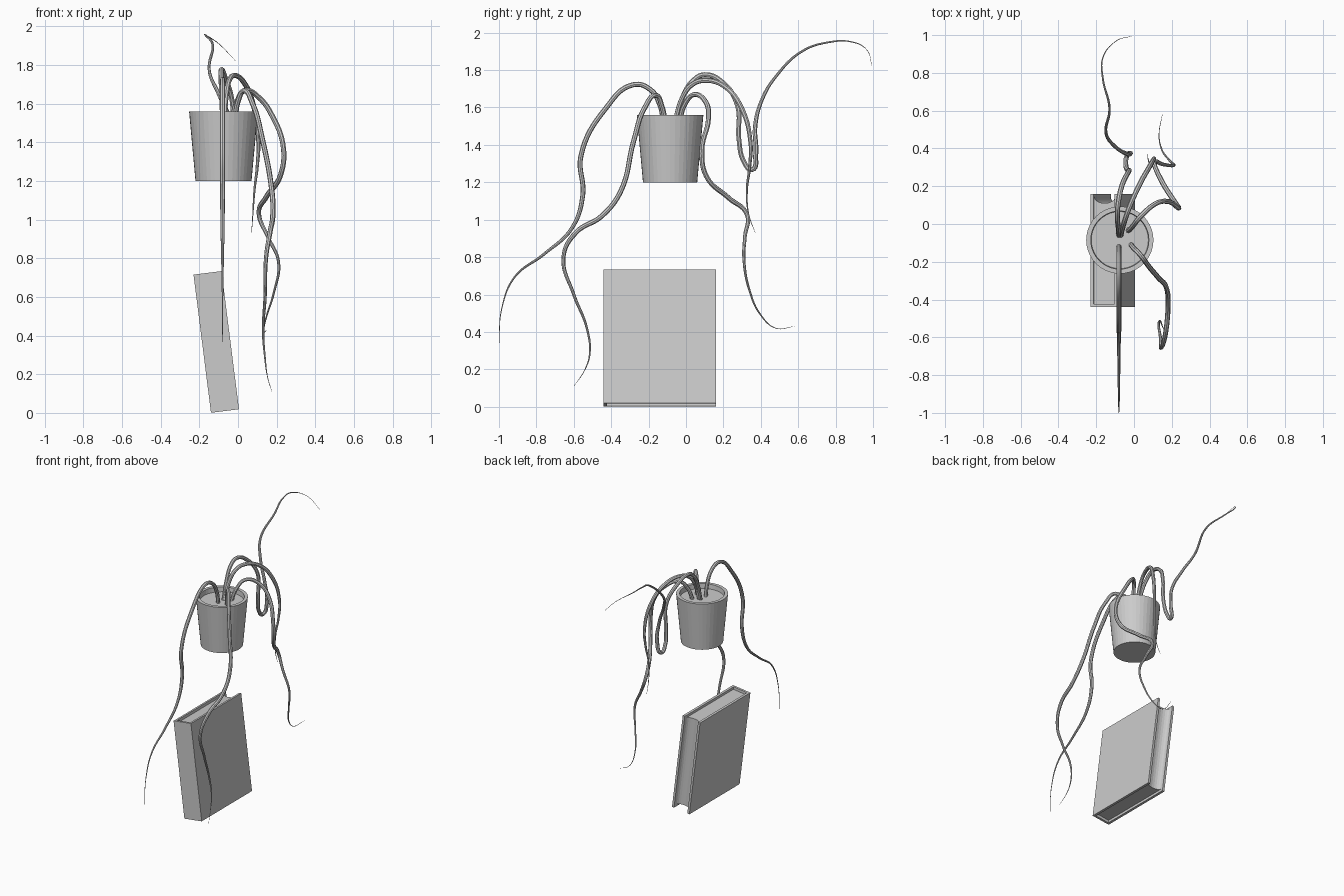
import bpy, bmesh, math
from mathutils import Vector


def mesh_object(name, bm):
    bmesh.ops.recalc_face_normals(bm, faces=bm.faces)
    me = bpy.data.meshes.new(name)
    bm.to_mesh(me)
    bm.free()
    ob = bpy.data.objects.new(name, me)
    bpy.context.collection.objects.link(ob)
    return ob


def lathe(name, profile, centre, sides=40):
    # closed (r, z) profile with its ends on the axis
    bm = bmesh.new()
    vs = [bm.verts.new((r, 0, z)) for r, z in profile]
    es = [bm.edges.new(p) for p in zip(vs, vs[1:])]
    bmesh.ops.spin(bm, geom=vs + es, cent=(0, 0, 0), axis=(0, 0, 1),
                   angle=2 * math.pi, steps=sides)
    bmesh.ops.remove_doubles(bm, verts=bm.verts, dist=0.0005)
    ob = mesh_object(name, bm)
    ob.location = centre
    return ob


def prism(name, outline, half_height):
    bm = bmesh.new()
    face = bm.faces.new([bm.verts.new((x, y, -half_height)) for x, y in outline])
    ext = bmesh.ops.extrude_face_region(bm, geom=[face], use_keep_orig=True)
    top = [v for v in ext["geom"] if isinstance(v, bmesh.types.BMVert)]
    bmesh.ops.translate(bm, verts=top, vec=(0, 0, 2 * half_height))
    return mesh_object(name, bm)


def vine(name, points, radius=0.0135):
    cu = bpy.data.curves.new(name, "CURVE")
    cu.dimensions = "3D"
    cu.bevel_depth = radius
    cu.bevel_resolution = 2
    cu.resolution_u = 8
    cu.use_fill_caps = True
    sp = cu.splines.new("BEZIER")
    sp.bezier_points.add(len(points) - 1)
    for i, (bp, co) in enumerate(zip(sp.bezier_points, points)):
        bp.co = co
        bp.handle_left_type = bp.handle_right_type = "AUTO"
        t = i / (len(points) - 1)
        bp.radius = max(0.06, min(1, (1 - t) * 2.1))
    ob = bpy.data.objects.new(name, cu)
    bpy.context.collection.objects.link(ob)
    bpy.ops.object.select_all(action="DESELECT")
    ob.select_set(True)
    bpy.context.view_layer.objects.active = ob
    bpy.ops.object.convert(target="MESH")
    bpy.ops.object.shade_smooth_by_angle()


# Hanging pot and soil
POT = (-0.075, -0.085, 0)
lathe("pot", [(0, 1.2), (0.145, 1.2), (0.178, 1.56), (0.154, 1.56),
              (0.151, 1.525), (0, 1.525)], POT)

# Tilted book: U-shaped cover plus page block with hollow fore edge
W, D, H, T = 0.073, 0.30, 0.36, 0.017
cover = prism("book_cover", [(-W, -D), (W, -D), (W, D), (W - T, D), (W - T, T - D),
                             (T - W, T - D), (T - W, D), (-W, D)], H)
P = W - T
arc = [(P * math.cos(a), 0.285 - 0.035 * math.sin(a))
       for a in (math.pi * i / 10 for i in range(11))]
pages = prism("book_pages", [(-P, T - D), (P, T - D)] + arc, H - 0.02)
for part in (cover, pages):
    part.location = (-0.1125, -0.14, 0.367)
    part.rotation_euler = (0, math.radians(-7.2), 0)

# Trailing vines
vine("front_vine", [
    (-0.08, -0.12, 1.52), (-0.08, -0.14, 1.615), (-0.08, -0.19, 1.695), (-0.08, -0.28, 1.722),
    (-0.08, -0.43, 1.594), (-0.08, -0.562, 1.34), (-0.08, -0.552, 1.13),
    (-0.08, -0.61, 0.955), (-0.08, -0.76, 0.815), (-0.08, -0.915, 0.695),
    (-0.08, -0.985, 0.525), (-0.08, -1.0, 0.33)])
vine("right_vine", [
    (-0.015, -0.11, 1.52), (0.0, -0.13, 1.61), (0.03, -0.16, 1.665), (0.075, -0.22, 1.60),
    (0.125, -0.28, 1.42), (0.175, -0.35, 1.15), (0.18, -0.45, 1.02), (0.165, -0.59, 0.93),
    (0.145, -0.655, 0.80), (0.14, -0.60, 0.60), (0.13, -0.53, 0.42),
    (0.14, -0.515, 0.28), (0.152, -0.545, 0.19), (0.175, -0.60, 0.11)])
vine("rising_vine", [
    (-0.08, -0.06, 1.52), (-0.083, -0.02, 1.65), (-0.088, 0.04, 1.745), (-0.085, 0.10, 1.775),
    (-0.065, 0.20, 1.73), (-0.03, 0.275, 1.61), (-0.03, 0.283, 1.43),
    (-0.043, 0.31, 1.31), (-0.04, 0.353, 1.268), (-0.02, 0.373, 1.35),
    (-0.035, 0.37, 1.50), (-0.10, 0.41, 1.65), (-0.148, 0.48, 1.765),
    (-0.13, 0.62, 1.90), (-0.165, 0.77, 1.95), (-0.165, 0.88, 1.952),
    (-0.10, 0.965, 1.91), (-0.012, 0.995, 1.82)])
vine("back_vine", [
    (-0.07, -0.06, 1.52), (-0.06, -0.02, 1.65), (-0.045, 0.03, 1.72), (-0.02, 0.10, 1.745),
    (0.03, 0.21, 1.71), (0.08, 0.30, 1.59), (0.105, 0.345, 1.41), (0.10, 0.34, 1.28),
    (0.085, 0.325, 1.15), (0.077, 0.335, 1.03), (0.07, 0.37, 0.93)])
vine("curling_vine", [
    (-0.03, -0.035, 1.52), (-0.005, -0.01, 1.61), (0.035, 0.04, 1.668), (0.11, 0.105, 1.63),
    (0.175, 0.12, 1.54), (0.235, 0.085, 1.37), (0.22, 0.11, 1.23),
    (0.145, 0.23, 1.115), (0.108, 0.325, 1.03), (0.155, 0.315, 0.91),
    (0.21, 0.31, 0.78), (0.185, 0.34, 0.62), (0.145, 0.40, 0.49),
    (0.133, 0.48, 0.42), (0.15, 0.58, 0.43)])
